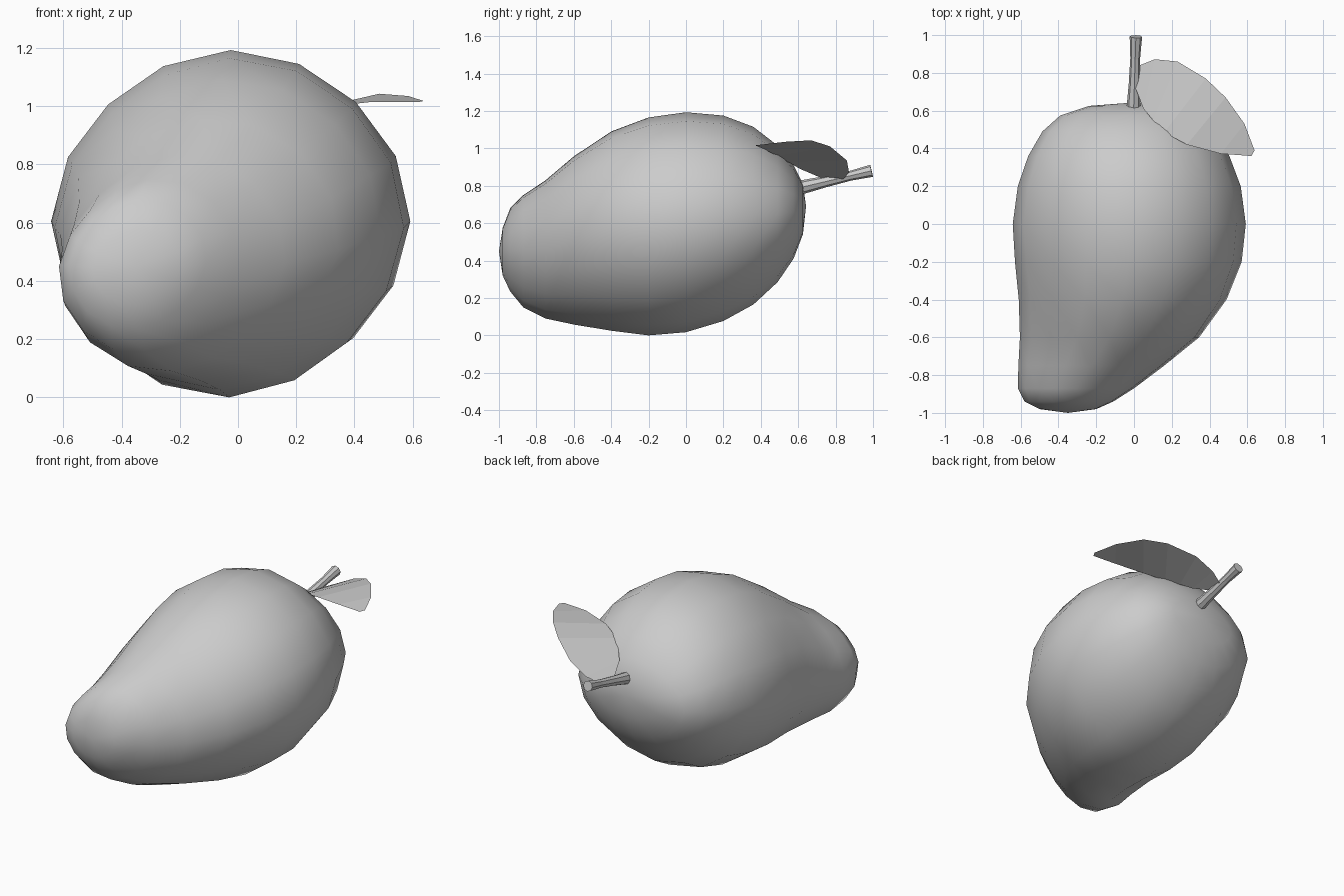
import bpy, bmesh, math
from mathutils import Vector

if "Cube" in bpy.data.objects:
    bpy.data.objects.remove(bpy.data.objects["Cube"])


def make_object(name, bm, smooth=True):
    bmesh.ops.recalc_face_normals(bm, faces=bm.faces)
    mesh = bpy.data.meshes.new(name)
    bm.to_mesh(mesh)
    bm.free()
    for p in mesh.polygons:
        p.use_smooth = smooth
    obj = bpy.data.objects.new(name, mesh)
    bpy.context.collection.objects.link(obj)
    return obj


def bridge(bm, a, b):
    n = len(a)
    for i in range(n):
        bm.faces.new((a[i], a[(i + 1) % n], b[(i + 1) % n], b[i]))


def fan(bm, ring, point):
    tip = bm.verts.new(point)
    for i in range(len(ring)):
        bm.faces.new((ring[i], ring[(i + 1) % len(ring)], tip))


def section_point(t, y, xl, xr, zb, zt, lean):
    # ellipse, slightly flattened on its diagonals and leaning to one of them
    r = 1 - 0.025 * math.sin(2 * t) ** 2 + lean * math.sin(2 * t)
    return ((xl + xr) / 2 + (xr - xl) / 2 * r * math.cos(t), y,
            (zb + zt) / 2 + (zt - zb) / 2 * r * math.sin(t))


# Fruit: sections along y (y, left, right, bottom, top, lean)
sections = [
    (-0.98, -0.50, -0.20, 0.32, 0.575, 0.06),
    (-0.94, -0.58, -0.11, 0.235, 0.68, 0.06),
    (-0.87, -0.615, 0.00, 0.15, 0.75, 0.06),
    (-0.75, -0.612, 0.16, 0.09, 0.83, 0.06),
    (-0.60, -0.604, 0.345, 0.058, 0.957, 0.055),
    (-0.40, -0.61, 0.49, 0.025, 1.09, 0.035),
    (-0.20, -0.63, 0.57, 0.00, 1.165, 0.02),
    (0.00, -0.642, 0.592, 0.017, 1.193, 0.01),
    (0.20, -0.615, 0.565, 0.077, 1.175, 0.01),
    (0.36, -0.56, 0.505, 0.165, 1.115, 0),
    (0.49, -0.485, 0.43, 0.285, 1.015, 0),
    (0.575, -0.39, 0.345, 0.41, 0.91, 0),
    (0.625, -0.24, 0.21, 0.54, 0.81, 0),
]
SIDES = 16
bm = bmesh.new()
rings = []
for s in sections:
    rings.append([bm.verts.new(section_point(2 * math.pi * i / SIDES, *s))
                  for i in range(SIDES)])
for a, b in zip(rings, rings[1:]):
    bridge(bm, a, b)
fan(bm, rings[0], (-0.35, -1.0, 0.45))
fan(bm, rings[-1], (-0.02, 0.642, 0.69))
make_object("fruit", bm)

# Stem: tapered rod flaring at both ends
bm = bmesh.new()
start, end = Vector((-0.002, 0.61, 0.79)), Vector((0.01, 0.992, 0.88))
turn = (end - start).to_track_quat('Z', 'Y')
rings = []
for f, r in ((0, 0.038), (0.35, 0.03), (0.7, 0.026), (1, 0.033)):
    c = start.lerp(end, f)
    rings.append([bm.verts.new(c + turn @ Vector((r * math.cos(t), r * math.sin(t), 0)))
                  for t in (2 * math.pi * i / 8 for i in range(8))])
for a, b in zip(rings, rings[1:]):
    bridge(bm, a, b)
bm.faces.new(rings[0])
bm.faces.new(rings[-1])
make_object("stem", bm, smooth=False)

# Leaf: arched blade of flat strips between its two edges
outer = [(0.03, 0.84, 0.835), (0.11, 0.872, 0.87), (0.23, 0.86, 0.935), (0.38, 0.77, 1.01),
         (0.485, 0.67, 1.043), (0.585, 0.53, 1.035), (0.638, 0.39, 1.018)]
inner = [(0.0, 0.74, 0.835), (0.05, 0.61, 0.89), (0.10, 0.55, 0.925), (0.16, 0.485, 0.96),
         (0.28, 0.42, 0.995), (0.46, 0.372, 1.015), (0.622, 0.36, 1.015)]
bm = bmesh.new()
o = [bm.verts.new(p) for p in outer]
n = [bm.verts.new(p) for p in inner]
for i in range(len(o) - 1):
    bm.faces.new((o[i], n[i], n[i + 1], o[i + 1]))
make_object("leaf", bm, smooth=False)
